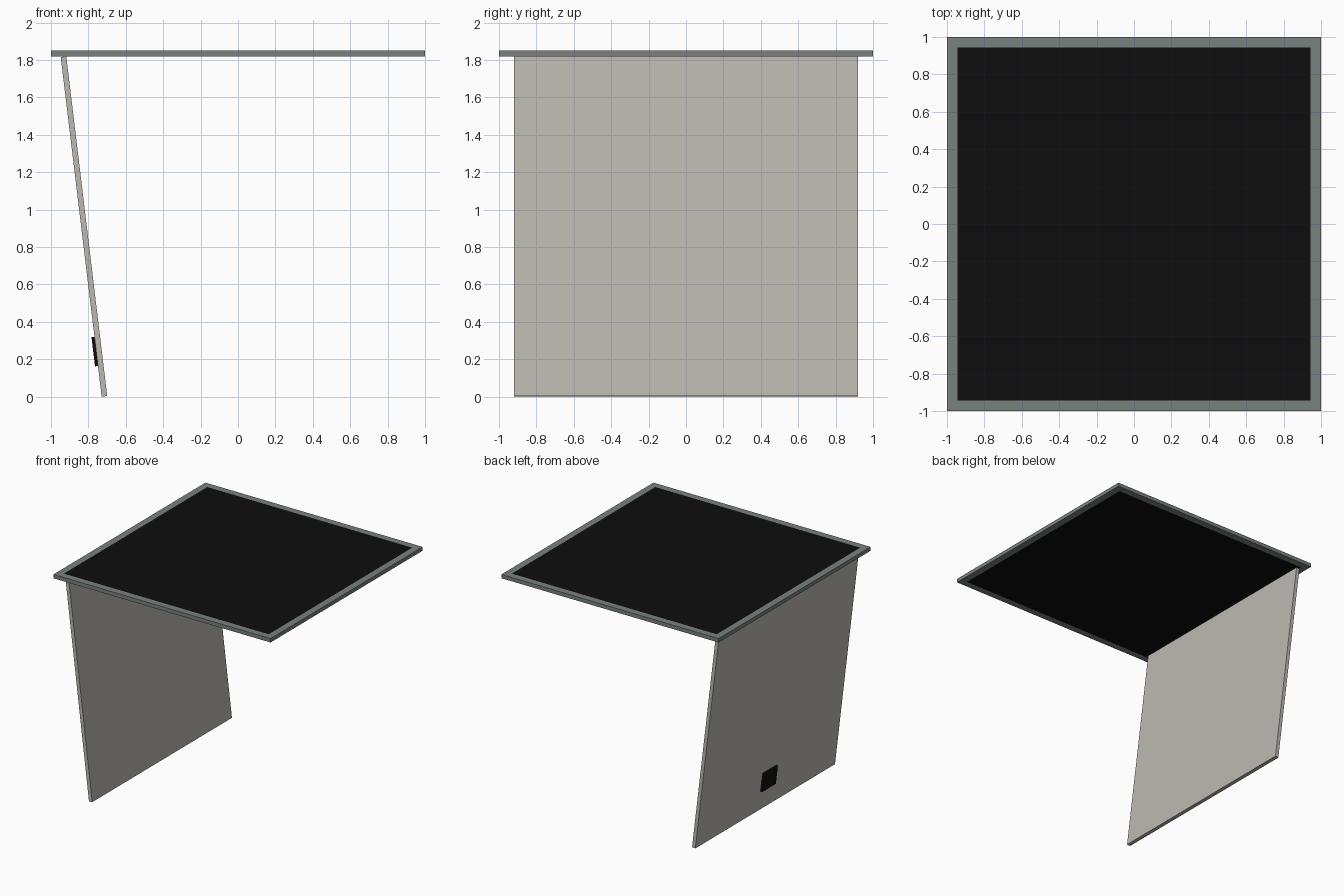
import bpy, bmesh
from mathutils import Vector

if "Cube" in bpy.data.objects:
    bpy.data.objects.remove(bpy.data.objects["Cube"])


def material(name, srgb):
    m = bpy.data.materials.new(name)
    lin = [(c / 255 / 12.92) if c < 11 else ((c / 255 + 0.055) / 1.055) ** 2.4 for c in srgb]
    m.diffuse_color = (*lin, 1)
    m.use_nodes = True
    m.node_tree.nodes["Principled BSDF"].inputs["Base Color"].default_value = m.diffuse_color
    return m


frame_grey = material("frame_grey", (121, 129, 126))
panel_black = material("panel_black", (13, 13, 13))
wall_beige = material("wall_beige", (188, 184, 176))


def finish(bm, name, *mats):
    bmesh.ops.recalc_face_normals(bm, faces=bm.faces)
    me = bpy.data.meshes.new(name)
    bm.to_mesh(me)
    bm.free()
    for m in mats:
        me.materials.append(m)
    ob = bpy.data.objects.new(name, me)
    bpy.context.collection.objects.link(ob)
    return ob


def slab(name, profile, half_width, mat):
    """Extrude an x-z profile along y, centred on y = 0."""
    bm = bmesh.new()
    face = bm.faces.new([bm.verts.new((x, -half_width, z)) for x, z in profile])
    ext = bmesh.ops.extrude_face_region(bm, geom=[face])["geom"]
    verts = [v for v in ext if isinstance(v, bmesh.types.BMVert)]
    bmesh.ops.translate(bm, verts=verts, vec=(0, 2 * half_width, 0))
    return finish(bm, name, mat)


# Flat roof: grey border with black fields inset on the top and underside
Z0, Z1 = 1.818, 1.85
bm = bmesh.new()
bmesh.ops.create_cube(bm, size=1)
for v in bm.verts:
    v.co = Vector((v.co.x * 2, v.co.y * 2, Z1 if v.co.z > 0 else Z0))
bm.normal_update()
fields = [f for f in bm.faces if abs(f.normal.z) > 0.9]
bmesh.ops.inset_individual(bm, faces=fields, thickness=0.08)
for f in fields:
    f.material_index = 1
finish(bm, "roof_panel", frame_grey, panel_black)

# Leaning wall that carries one side of the roof
up = Vector((-0.1205, 1)).normalized()   # direction up the wall in x-z
out = Vector((-up.y, up.x))              # outward, toward -x
foot = Vector((-0.729, 0))               # outer lower corner


def on_wall(along, outward):
    return foot + up * along + out * outward


T, H = 0.03, 1.829
slab("leaning_wall",
     [on_wall(0, 0), on_wall(0, -T), on_wall(H, -T), on_wall(H, 0)], 0.919, wall_beige)

# Small black plate near the foot of the wall's outer face
slab("wall_plate",
     [on_wall(0.165, 0.016), on_wall(0.165, -0.002), on_wall(0.322, -0.002), on_wall(0.322, 0.016)],
     0.09, panel_black)
